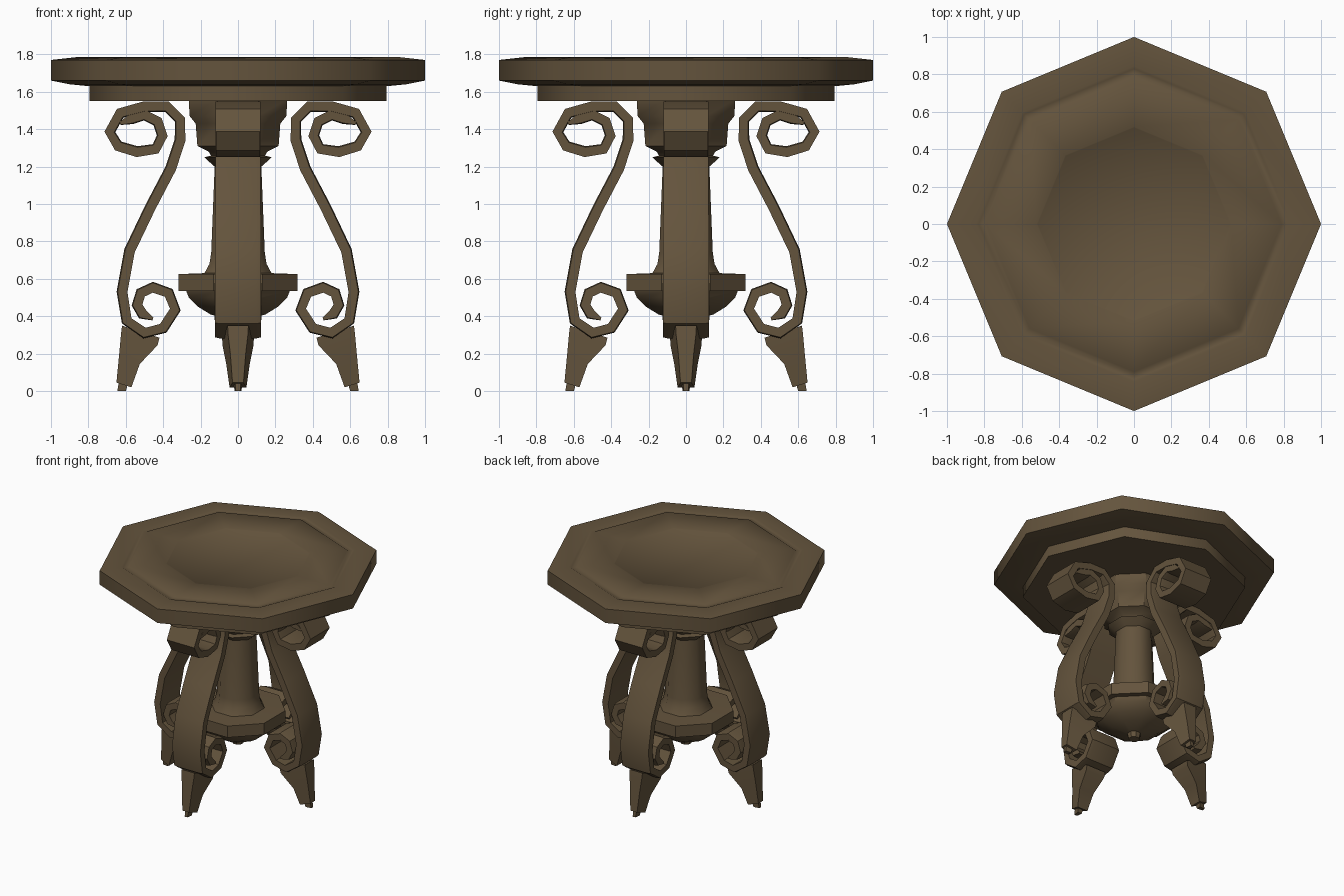
import bpy, bmesh, math
from mathutils import Matrix, Vector

if "Cube" in bpy.data.objects:
    bpy.data.objects.remove(bpy.data.objects["Cube"], do_unlink=True)

wood = bpy.data.materials.new("dark_brown_wood")
wood.use_nodes = True
COLOUR = (0.127, 0.088, 0.046, 1)
wood.diffuse_color = COLOUR
wood.node_tree.nodes["Principled BSDF"].inputs["Base Color"].default_value = COLOUR


def loft(name, rings, angle, turn=0):
    """Skin a list of closed rings, cap both ends and turn about z."""
    bm = bmesh.new()
    loops = [[bm.verts.new(p) for p in ring] for ring in rings]
    n = len(loops[0])
    for a, b in zip(loops, loops[1:]):
        for i in range(n):
            j = (i + 1) % n
            bm.faces.new((a[i], a[j], b[j], b[i]))
    bm.faces.new(loops[0])
    bm.faces.new(loops[-1])
    bmesh.ops.recalc_face_normals(bm, faces=bm.faces)
    bm.transform(Matrix.Rotation(turn, 4, "Z"))
    mesh = bpy.data.meshes.new(name)
    bm.to_mesh(mesh)
    bm.free()
    mesh.materials.append(wood)
    obj = bpy.data.objects.new(name, mesh)
    bpy.context.collection.objects.link(obj)
    bpy.ops.object.select_all(action="DESELECT")
    obj.select_set(True)
    bpy.context.view_layer.objects.active = obj
    bpy.ops.object.shade_smooth_by_angle(angle=math.radians(angle))
    return obj


def octagon(name, profile, angle, offset=0.0):
    """Eight-sided turned part from (radius, height) pairs."""
    rings = []
    for r, z in profile:
        corners = [offset + k * math.pi / 4 for k in range(8)]
        rings.append([(r * math.cos(a), r * math.sin(a), z) for a in corners])
    return loft(name, rings, angle, 0)


# Tabletop with a shallow groove, and the apron below it
octagon("tabletop", [(0.8, 1.63), (0.9, 1.64), (1, 1.66), (1, 1.77), (0.845, 1.787),
                     (0.83, 1.78), (0.8, 1.78), (0.79, 1.787), (0.52, 1.787),
                     (0.515, 1.783)], 50)
octagon("apron", [(0.795, 1.55), (0.795, 1.64)], 50)

# Central column; its flats face the legs
FLAT = math.pi / 8
octagon("capital", [(0.15, 1.25), (0.17, 1.28), (0.235, 1.31), (0.245, 1.43),
                    (0.28, 1.47), (0.285, 1.56)], 40, FLAT)
octagon("shaft", [(0.2, 0.62), (0.165, 0.68), (0.155, 0.74), (0.135, 1.2), (0.16, 1.22),
                  (0.195, 1.25), (0.15, 1.26)], 50, FLAT)
octagon("shelf", [(0.04, 0.34), (0.05, 0.38), (0.16, 0.41), (0.23, 0.45), (0.285, 0.5),
                  (0.3, 0.535), (0.345, 0.535), (0.345, 0.625), (0.2, 0.63)], 40, FLAT)

# Leg ribbon centreline (radius, height): upper curl, stem, lower curl
UPPER = [(0.63, 1.43), (0.57, 1.455), (0.5, 1.475), (0.43, 1.44), (0.405, 1.365),
         (0.44, 1.295), (0.54, 1.28), (0.64, 1.31), (0.685, 1.385), (0.63, 1.485),
         (0.5, 1.52), (0.38, 1.52), (0.31, 1.45)]
STEM = [(0.31, 1.34), (0.36, 1.19), (0.47, 0.98), (0.58, 0.75), (0.62, 0.53)]
LOWER = [(0.595, 0.375), (0.5, 0.31), (0.4, 0.335), (0.335, 0.435), (0.37, 0.525),
         (0.455, 0.555), (0.52, 0.525), (0.54, 0.46), (0.51, 0.41), (0.455, 0.385)]


def ribbon_rings():
    path = [Vector(p) for p in UPPER + STEM + LOWER]
    last = len(path) - 1
    rings = []
    for i, p in enumerate(path):
        d = (path[min(i + 1, last)] - path[max(i - 1, 0)]).normalized()
        n = Vector((-d.y, d.x))
        t = 0.008 if i in (0, last) else 0.029
        w = 0.116 + 0.01 * i / last
        section = [(-w, -t), (w, -t), (w, t * 0.8), (w * 0.8, t),
                   (-w * 0.8, t), (-w, t * 0.8)]
        rings.append([(p.x + n.x * h, s, p.y + n.y * h) for s, h in section])
    return rings


# Foot sections: outer radius, height, inner radius, height, half width
FOOT = [(0.62, 0.35, 0.42, 0.285, 0.085), (0.625, 0.31, 0.43, 0.245, 0.083),
        (0.635, 0.2, 0.525, 0.145, 0.063), (0.65, 0.045, 0.57, 0.02, 0.045)]
CLAW = [(0.635, 0.06, 0.585, 0.05, 0.025), (0.645, 0.0, 0.6, 0.0, 0.018)]


def foot_rings(sections):
    return [[(ro, -w * 0.65, zo), (ro, w * 0.65, zo), (ri, w, zi), (ri, -w, zi)]
            for ro, zo, ri, zi, w in sections]


for k, side in enumerate(("left", "back", "right", "front")):
    turn = k * math.pi / 2
    loft(side + "_scroll_leg", ribbon_rings(), 42, turn)
    loft(side + "_foot", foot_rings(FOOT), 30, turn)
    loft(side + "_claw", foot_rings(CLAW), 30, turn)
